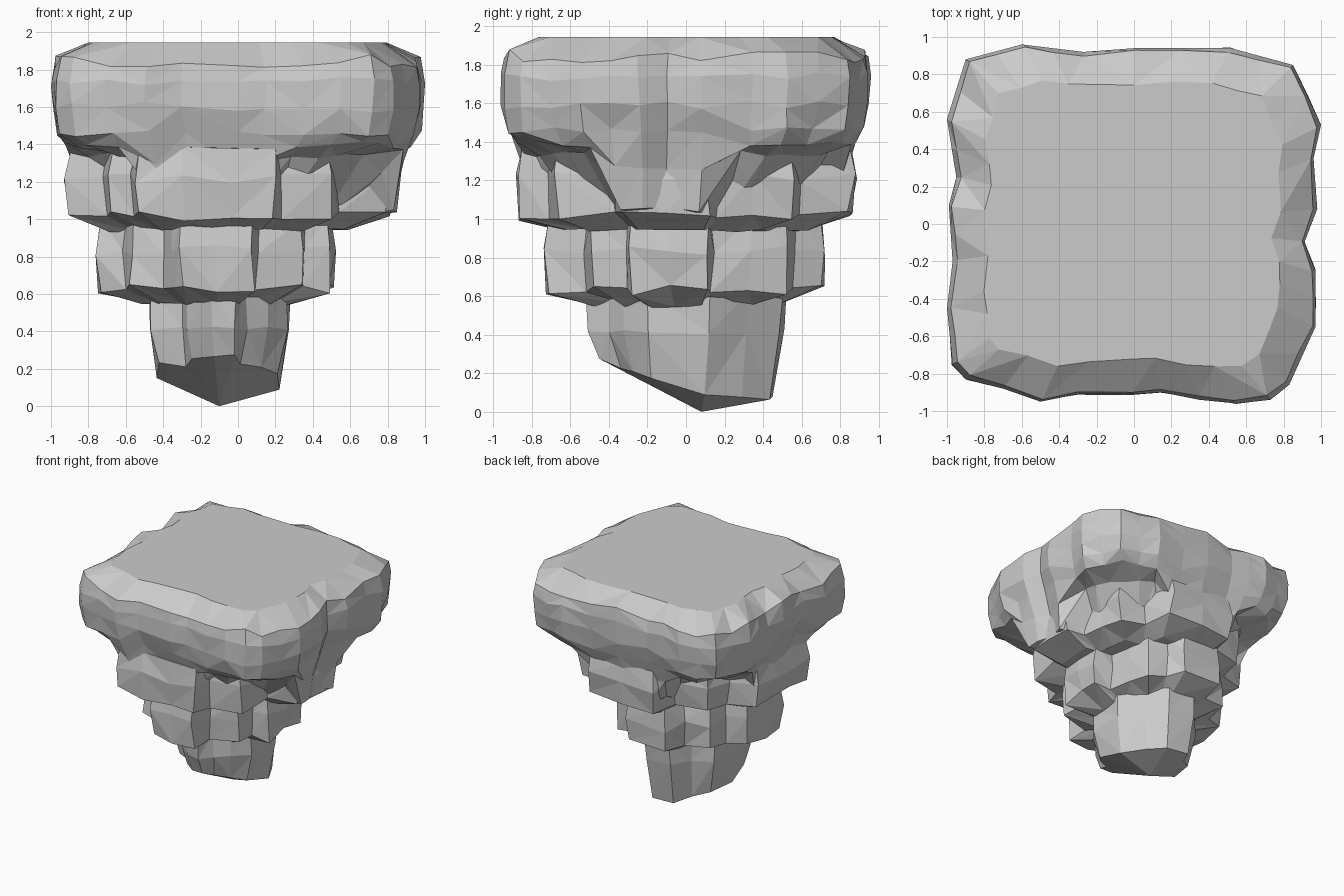
import bpy, bmesh, math, random

if "Cube" in bpy.data.objects:
    bpy.data.objects.remove(bpy.data.objects["Cube"])

random.seed(7)


def subdivide(outline, longest):
    """Split long sides of a plan outline so the rock gets more facets."""
    pts = []
    for i, (x0, y0) in enumerate(outline):
        x1, y1 = outline[(i + 1) % len(outline)]
        n = max(1, round(math.hypot(x1 - x0, y1 - y0) / longest))
        pts += [(x0 + (x1 - x0) * k / n, y0 + (y1 - y0) * k / n) for k in range(n)]
    return pts


def loft(name, rings, bottom=None):
    """Skin a stack of rings (top to bottom); the bottom is flat or a point."""
    bm = bmesh.new()
    rows = [[bm.verts.new(p) for p in r] for r in rings]
    n = len(rows[0])
    for a, b in zip(rows, rows[1:]):
        for i in range(n):
            j = (i + 1) % n
            # alternate the diagonal for an irregular chipped look
            if i % 2:
                bm.faces.new((a[i], b[i], b[j]))
                bm.faces.new((a[i], b[j], a[j]))
            else:
                bm.faces.new((a[i], b[i], a[j]))
                bm.faces.new((b[i], b[j], a[j]))
    bm.faces.new(rows[0])
    if bottom is None:
        bm.faces.new(rows[-1])
    else:
        v = bm.verts.new(bottom)
        for i in range(n):
            bm.faces.new((rows[-1][i], rows[-1][(i + 1) % n], v))
    bmesh.ops.recalc_face_normals(bm, faces=bm.faces)
    mesh = bpy.data.meshes.new(name)
    bm.to_mesh(mesh)
    bm.free()
    obj = bpy.data.objects.new(name, mesh)
    bpy.context.collection.objects.link(obj)
    return obj


def ring(pts, centre, scale, z, wobble=0.0, dz=0.0, reach=9.0):
    """One level: scaled outline, corners limited to 'reach', seeded roughness."""
    out = []
    for x, y in pts:
        dx, dy = (x - centre[0]) * scale, (y - centre[1]) * scale
        k = min(1, reach / max(1e-6, math.hypot(dx, dy)))
        u = random.uniform
        out.append((centre[0] + dx * k + u(-wobble, wobble),
                    centre[1] + dy * k + u(-wobble, wobble),
                    z + u(-dz, dz)))
    return out


def cornerness(x, y):
    """0 in the middle of each side, 1 towards the slab corners."""
    a = math.degrees(math.atan2(y, x))
    near = min(abs((a - m + 180) % 360 - 180) for m in (-100, -7, 95, 180))
    return min(1, max(0, (near - 17) / 8))


def blend_ring(pts, side, corner, wobble):
    """Ring mixing (scale, z, reach) of the side middles and of the corners."""
    s = ring(pts, (0, 0), side[0], side[1], wobble, .02, side[2])
    c = ring(pts, (0, 0), corner[0], corner[1], wobble, .02, corner[2])
    out = []
    for p, q, (x, y) in zip(s, c, pts):
        t = cornerness(x, y)
        out.append(tuple(a + (b - a) * t for a, b in zip(p, q)))
    return out


# top slab: flat top, sloping rim, undercut corners, sides running down as bulges
slab = [(-.9, -.83), (-.7, -.88), (-.5, -.95), (-.3, -.91), (0, -.91), (.15, -.9),
        (.35, -.94), (.55, -.96), (.73, -.94), (.83, -.86), (.97, -.55), (.97, -.25),
        (.91, -.1), (.98, .08), (.96, .35), (1, .53), (.85, .85), (.52, .94),
        (.25, .94), (0, .94), (-.27, .92), (-.6, .96), (-.9, .88), (-1, .56),
        (-.95, .25), (-.99, .1), (-.97, -.2), (-1, -.45), (-.97, -.75)]
slab = subdivide(slab, 0.2)
o = (0, 0)
loft("top_slab", [
    ring(slab, o, .80, 1.945, .01),
    ring(slab, o, .98, 1.845, .008, .035),
    ring(slab, o, 1.0, 1.74, 0, .03),
    ring(slab, o, .995, 1.6, .01, .03, 1.25),
    blend_ring(slab, (.95, 1.46, 1.2), (.97, 1.46, 1.2), .015),
    blend_ring(slab, (.895, 1.27, 1.1), (.92, 1.395, 1.09), .012),
    blend_ring(slab, (.86, 1.05, 1.0), (.78, 1.345, .86), .012),
    ring(slab, o, .58, 1.0, .01, .01, .56)])

# stepped tiers: blocky plan outlines, each smaller than the one above
upper = [(-.55, -.87), (.2, -.87), (.23, -.72), (.5, -.68), (.54, -.38), (.8, -.35),
         (.83, .12), (.66, .16), (.62, .56), (.38, .6), (.32, .87), (0, .88),
         (-.3, .87), (-.36, .66), (-.62, .6), (-.66, .36), (-.9, .3), (-.92, -.34),
         (-.72, -.38), (-.69, -.6), (-.56, -.64)]
middle = [(-.36, -.65), (-.3, -.74), (.08, -.74), (.11, -.52), (.34, -.5),
          (.37, -.32), (.5, -.3), (.52, .12), (.36, .14), (.3, .54), (.12, .58),
          (.06, .73), (-.3, .72), (-.35, .52), (-.55, .46), (-.58, .28),
          (-.75, .22), (-.75, -.22), (-.62, -.28), (-.58, -.46), (-.4, -.5)]

for name, outline, centre, hi, lo, inset in (
        ("upper_tier", upper, (-.05, 0), 1.38, 1.02, .72),
        ("middle_tier", middle, (-.12, 0), 1.0, .63, .62)):
    pts = subdivide(outline, 0.25)
    h = hi - lo
    loft(name, [
        ring(pts, centre, .97, hi, .012, .01),
        ring(pts, centre, 1.0, hi - .45 * h, .018, .03),
        ring(pts, centre, .98, lo, .015, .03),
        ring(pts, centre, inset, lo - .08, .01, .01)])

# bottom stub: faceted columns ending in an off-centre point
stub = [(-.27, -.38), (-.14, -.51), (-.01, -.52), (.04, -.4), (.16, -.32), (.26, -.2),
        (.28, .12), (.16, .33), (.04, .5), (-.2, .52), (-.3, .35), (-.44, .25),
        (-.48, 0), (-.47, -.2), (-.3, -.26)]
c = (-.1, .0)
foot = [(x, y, .05 + .48 * max(0, -y) + .3 * max(0, -x - .1) + .12 * max(0, x + .1))
        for x, y, _ in ring(stub, c, .86, 0, .01)]
loft("bottom_stub", [
    ring(stub, c, 1.0, .62, .005),
    ring(stub, c, .98, .42, .015, .02),
    foot], bottom=(-.1, .08, 0))
